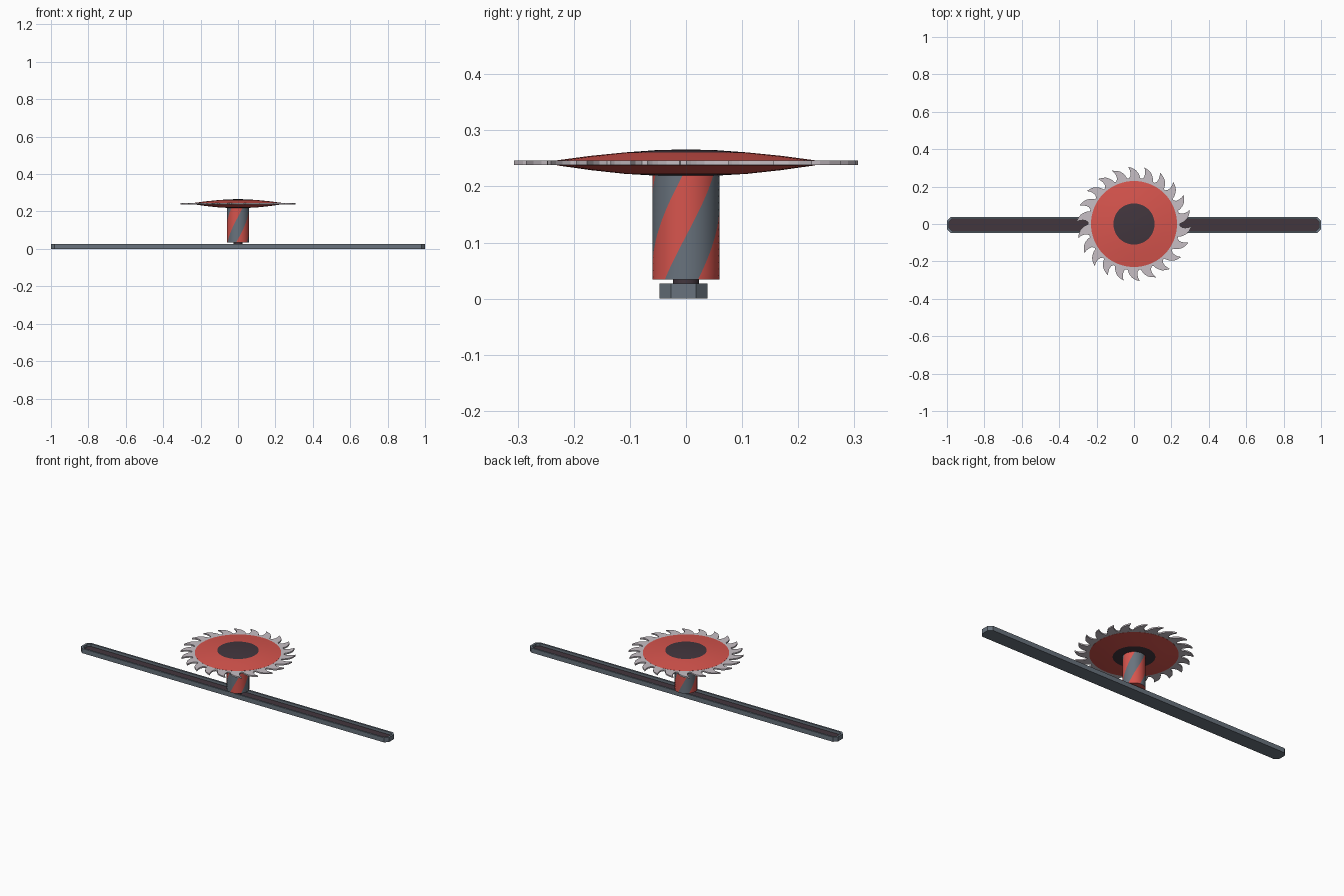
import bpy, bmesh, math

if "Cube" in bpy.data.objects:
    bpy.data.objects.remove(bpy.data.objects["Cube"])

def material(name, rgb):
    m = bpy.data.materials.new(name)
    m.diffuse_color = (*rgb, 1)
    m.use_nodes = True
    m.node_tree.nodes["Principled BSDF"].inputs["Base Color"].default_value = m.diffuse_color
    return m

RED = material("warm red", (0.68, 0.09, 0.075))
GREY = material("slate grey", (0.14, 0.17, 0.205))
DARK = material("dark plum", (0.055, 0.037, 0.048))
STEEL = material("pale steel", (0.57, 0.52, 0.555))

def finish(bm, name, mats, smooth=False):
    bmesh.ops.recalc_face_normals(bm, faces=bm.faces[:])
    me = bpy.data.meshes.new(name)
    bm.to_mesh(me)
    bm.free()
    ob = bpy.data.objects.new(name, me)
    bpy.context.collection.objects.link(ob)
    for m in mats:
        me.materials.append(m)
    if smooth:
        bpy.ops.object.select_all(action='DESELECT')
        ob.select_set(True)
        bpy.context.view_layer.objects.active = ob
        bpy.ops.object.shade_smooth_by_angle(angle=math.radians(35))
    return ob

def polar(r, a, z=0):
    return (r * math.cos(a), r * math.sin(a), z)

def lathe(name, profile, mats, rule, n=60, twist=lambda z: 0):
    """Revolve (radius, z) rows; rule(row, column) picks the material."""
    bm = bmesh.new()
    rings = [[bm.verts.new(polar(r, math.tau * j / n + twist(z), z)) for j in range(n)]
             for r, z in profile]
    for i in range(len(rings) - 1):
        for j in range(n):
            k = (j + 1) % n
            f = bm.faces.new((rings[i][j], rings[i][k], rings[i + 1][k], rings[i + 1][j]))
            f.material_index = rule(i, j)
    for ring, row in ((rings[0], 0), (rings[-1], len(rings) - 2)):
        bm.faces.new(ring).material_index = rule(row, 0)
    return finish(bm, name, mats, True)

# Rail: chamfered bar with a recessed dark channel in the top
def rail_outline(hx, hy, c):
    pts = [(hx, hy - c), (hx - c, hy), (-hx + c, hy), (-hx, hy - c)]
    return pts + [(-x, -y) for x, y in pts]

bm = bmesh.new()
layers = [(1.0, 0.0425, 0.02, 0.0), (1.0, 0.0425, 0.02, 0.027),
          (0.988, 0.032, 0.015, 0.027), (0.988, 0.032, 0.015, 0.012)]
loops = [[bm.verts.new((x, y - 0.0045, z)) for x, y in rail_outline(hx, hy, c)]
         for hx, hy, c, z in layers]
for a, b in zip(loops, loops[1:]):
    for j in range(8):
        k = (j + 1) % 8
        bm.faces.new((a[j], a[k], b[k], b[j]))
bm.faces.new(loops[0])
bm.faces.new(loops[-1]).material_index = 1
finish(bm, "rail", [GREY, DARK])

# Neck between the rail channel and the striped post
lathe("neck", [(0.0235, 0.012), (0.0235, 0.036)], [DARK], lambda i, j: 0, 32)

# Post: six alternating spiral stripes
Z0, Z1, ROWS = 0.034, 0.221, 16
start, turn = math.radians(-99), math.radians(94)
lathe("striped_post",
      [(0.06, Z0 + (Z1 - Z0) * i / ROWS) for i in range(ROWS + 1)],
      [RED, GREY], lambda i, j: (j // 10) % 2, 60,
      lambda z: start + turn * (z - Z0) / (Z1 - Z0))

# Domed body with a dark hub above and below
body = [(0.002, 0.219), (0.06, 0.2195), (0.11, 0.2225), (0.17, 0.229), (0.23, 0.2375),
        (0.23, 0.2465), (0.17, 0.2545), (0.11, 0.2605), (0.055, 0.2645), (0.002, 0.266)]
lathe("domed_body", body, [RED, DARK],
      lambda i, j: 1 if max(body[i][0], body[i + 1][0]) <= 0.111 else 0, 64)

# Saw blade: hooked teeth leaning counter-clockwise
TEETH = 22
tooth = [(0.0, 0.246), (0.1, 0.262), (0.22, 0.276), (0.38, 0.289), (0.58, 0.299),
         (0.85, 0.308), (0.76, 0.291), (0.72, 0.274), (0.74, 0.258), (0.85, 0.246)]
pitch = math.tau / TEETH
phase = math.radians(96) - 0.85 * pitch
bm = bmesh.new()
face = bm.faces.new([bm.verts.new(polar(r, phase + (t + f) * pitch, 0.238))
                     for t in range(TEETH) for f, r in tooth])
res = bmesh.ops.extrude_face_region(bm, geom=[face], use_keep_orig=True)
for v in res["geom"]:
    if isinstance(v, bmesh.types.BMVert):
        v.co.z = 0.246
finish(bm, "saw_blade", [STEEL])
